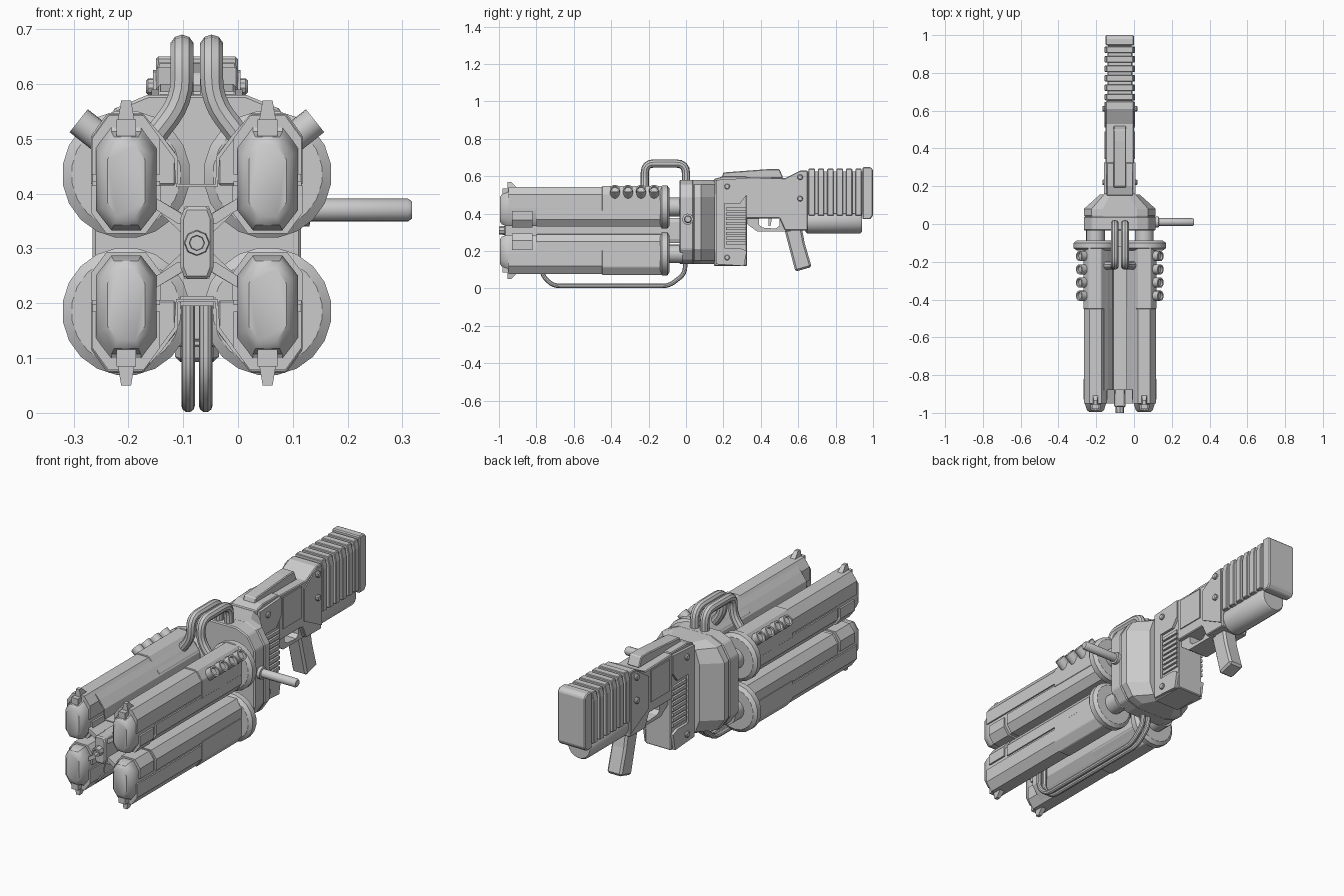
import bpy, bmesh, math
from mathutils import Vector

if "Cube" in bpy.data.objects:
    bpy.data.objects.remove(bpy.data.objects["Cube"])

CX, CZ = -0.075, 0.31          # main axis of the weapon
BU, BW = 0.129, 0.125          # barrel offset from the axis
metal = bpy.data.materials.new("grey_metal")
metal.diffuse_color = (0.6, 0.6, 0.6, 1)
metal.use_nodes = True
metal.node_tree.nodes["Principled BSDF"].inputs["Base Color"].default_value = metal.diffuse_color


def finish(name, bm, bevel=0.0):
    bmesh.ops.recalc_face_normals(bm, faces=bm.faces)
    me = bpy.data.meshes.new(name)
    bm.to_mesh(me)
    bm.free()
    ob = bpy.data.objects.new(name, me)
    bpy.context.collection.objects.link(ob)
    me.materials.append(metal)
    if bevel:
        m = ob.modifiers.new("bevel", 'BEVEL')
        m.width, m.segments, m.limit_method = bevel, 1, 'ANGLE'
    return ob


def smooth(ob):
    bpy.ops.object.select_all(action='DESELECT')
    ob.select_set(True)
    bpy.context.view_layer.objects.active = ob
    bpy.ops.object.shade_smooth_by_angle(angle=math.radians(35))


def loft(name, rings, bevel=0.0):
    """Skin equal-length rings of 3D points and cap both ends."""
    bm = bmesh.new()
    vs = [[bm.verts.new(p) for p in r] for r in rings]
    n = len(vs[0])
    for a, b in zip(vs, vs[1:]):
        for i in range(n):
            j = (i + 1) % n
            bm.faces.new((a[i], a[j], b[j], b[i]))
    bm.faces.new(vs[0])
    bm.faces.new(vs[-1])
    return finish(name, bm, bevel)


def along_y(name, pts, y0, y1, bevel=0.0):
    """Extrude an (x, z) outline along the weapon."""
    return loft(name, [[(x, y, z) for x, z in pts] for y in (y0, y1)], bevel)


def across(name, pts, half, bevel=0.0, cx=CX):
    """Extrude a (y, z) side outline symmetrically across the weapon."""
    return loft(name, [[(cx + s * half, y, z) for y, z in pts] for s in (-1, 1)], bevel)


def box(y0, y1, z0, z1):
    return [(y0, z0), (y1, z0), (y1, z1), (y0, z1)]


def turned(name, origin, axis, prof, n=16):
    """Lathe (distance, radius) steps around an axis."""
    o, d = Vector(origin), Vector(axis).normalized()
    u = d.orthogonal().normalized()
    v = d.cross(u)
    t = [2 * math.pi * i / n for i in range(n)]
    ob = loft(name, [[o + d * h + (u * math.cos(a) + v * math.sin(a)) * r for a in t]
                     for h, r in prof])
    smooth(ob)
    return ob


def pipe(name, pts, r, fillet):
    """Bent tube with rounded corners."""
    pts = [Vector(p) for p in pts]
    path = [pts[0]]
    for a, b, c in zip(pts, pts[1:], pts[2:]):
        f = min(fillet, (a - b).length * .49, (c - b).length * .49)
        p, q = b + (a - b).normalized() * f, b + (c - b).normalized() * f
        path += [p * (1 - t) ** 2 + b * 2 * t * (1 - t) + q * t * t
                 for t in (0, .25, .5, .75, 1)]
    path.append(pts[-1])
    cu = bpy.data.curves.new(name, 'CURVE')
    cu.dimensions, cu.bevel_depth, cu.bevel_resolution, cu.use_fill_caps = '3D', r, 3, True
    sp = cu.splines.new('POLY')
    sp.points.add(len(path) - 1)
    for s, p in zip(sp.points, path):
        s.co = (*p, 1)
    ob = bpy.data.objects.new(name, cu)
    bpy.context.collection.objects.link(ob)
    cu.materials.append(metal)
    bpy.ops.object.select_all(action='DESELECT')
    ob.select_set(True)
    bpy.context.view_layer.objects.active = ob
    bpy.ops.object.convert(target='MESH')
    smooth(bpy.context.object)


def strip(path, t):
    """Thin ribbon outline that follows a 2D path."""
    p = [Vector(q) for q in path]
    off = []
    for i, q in enumerate(p):
        d = (p[min(i + 1, len(p) - 1)] - p[max(i - 1, 0)]).normalized()
        off.append(q + Vector((-d.y, d.x)) * t)
    return p + off[::-1]


# Four barrels, mirrored about the axis
core = [(.055, -.06), (.055, .06), (.027, .1), (-.027, .1),
        (-.055, .06), (-.055, -.06), (-.027, -.1), (.027, -.1)]
for sx in (-1, 1):
    for sz in (-1, 1):
        def P(u, w):
            return (CX + sx * (BU + u), CZ + sz * (BW + w))

        def out(pts):
            return [P(u, w) for u, w in pts]

        steps = ((-.995, .62, .65), (-.985, .82, .8), (-.955, 1, .9), (-.94, 1, 1), (-.1, 1, 1))
        smooth(loft("barrel_core", [[(P(u * a, w * b - .012 * (b < 1))[0], y,
                                      P(u * a, w * b - .012 * (b < 1))[1])
                                     for u, w in core] for y, a, b in steps]))
        # split armour shells around the core
        along_y("barrel_upper_shell", out([(.062, 0), (.062, .066), (.032, .107), (-.032, .107),
                (-.062, .066), (-.062, 0)]), -.95, -.12)
        along_y("barrel_lower_shell", out([(.062, -.012), (.062, -.066), (.034, -.104),
                (-.034, -.104), (-.062, -.066), (-.062, -.012)]), -.8, -.12)
        along_y("barrel_lower_lip", out([(.064, -.02), (.064, -.07), (.036, -.108),
                (-.036, -.108), (-.064, -.07), (-.064, -.02)]), -.93, -.82)
        along_y("rear_shell", out([(.064, -.02), (.064, .07), (.034, .112), (-.03, .112),
                (-.09, .04), (-.09, -.02)]), -.45, -.12, .003)
        # front sight and its foot
        along_y("sight_foot", out([(.018, .06), (.018, .1), (-.018, .1), (-.018, .06)]), -.98, -.9)
        x, z = P(0, .1)
        loft("sight", [[(x + a * r, y, z + sz * h) for a, y in
                        ((-1, -.955), (1, -.955), (1, -.9 - h), (-1, -.9 - h))]
                       for h, r in ((0, .015), (.035, .009))])
        # rear collar and connecting rod
        x, z = P(0, 0)
        turned("barrel_collar", (x, -.14, z), (0, 1, 0),
               ((0, .1), (.012, .117), (.04, .117), (.052, .1), (.052, .06)), 20)
        turned("connecting_rod", (x, -.12, z), (0, 1, 0), ((0, .05), (.1, .05)), 16)
        # radial arm between hub and barrel
        along_y("hub_arm", [(CX + sx * a, CZ + sz * b) for a, b in
                ((.02, .035), (.03, .055), (.085, .088), (.092, .072), (.035, .035))], -.95, -.8)
        along_y("inner_web", [(CX + sx * a, CZ + sz * b) for a, b in
                ((.0, .02), (.02, .05), (.085, .088), (.092, .078), (.03, .02))], -.8, -.12)
        if sz > 0:
            # row of slanted exhaust stubs
            for i in range(4):
                turned("exhaust_stub", (x + sx * .02, -.17 - .07 * i, z + .045),
                       (sx * .78, 0, .62), ((0, .027), (.085, .027), (.085, .019), (.075, .017)), 12)

# Saddles linking each barrel pair
for sz in (-1, 1):
    half = [(.09, .215), (.068, .19), (.042, .155), (.038, .102)]
    path = [(-a, b) for a, b in half] + half[::-1]
    along_y("barrel_saddle", [(CX + a, CZ + sz * b) for a, b in strip(path, .007)], -.88, -.12)

# Central hub
hub = [(.022, .066), (.03, .045), (.03, -.045), (.022, -.066)]
hub += [(-a, b) for a, b in hub[::-1]]
along_y("centre_spine", [(CX + a, CZ + b) for a, b in hub], -.9, -.03)
along_y("centre_hub", [(CX + a, CZ + b) for a, b in hub], -.97, -.88, .006)
turned("hub_nozzle", (CX, -.96, CZ), (0, 1, 0), ((.0, .024), (-.04, .022), (-.04, .014), (-.02, .013)), 8)

# Gear housing: front plate, then a block that narrows to the rear
plate = [(.09, .58), (.15, .555), (.19, .49), (.19, .21), (.15, .15), (.09, .13)]
plate += [(-a, b) for a, b in plate[::-1]]
along_y("housing_plate", [(CX + a, b) for a, b in plate], -.035, .04, .005)
loft("housing_block", [[(CX + a * s, y, b) for a, b in plate]
                       for y, s in ((.036, .95), (.046, 1), (.08, 1), (.155, .56))])

# Receiver with raised frames, slats and bolts
across("receiver", [(.15, .12), (.325, .12), (.325, .6), (.2, .6), (.15, .585)], .07, .004)
frame = [(.16, .13), (.31, .12), (.325, .2), (.29, .215), (.205, .215), (.205, .455),
         (.29, .455), (.325, .5), (.325, .59), (.16, .58)]
for s in (-1, 1):
    across("receiver_frame", frame, .008, 0, CX + s * .075)
    for i in range(8):
        z = .235 + .026 * i
        across("vent_slat", box(.215, .32, z, z + .016), .008, 0, CX + s * .072)
    for y, z in ((.22, .545), (.22, .165), (.61, .595), (.61, .48)):
        turned("bolt", (CX + s * .075, y, z), (s, 0, 0), ((0, .015), (.014, .015), (.018, .011)), 10)
    across("side_panel", box(.345, .49, .425, .58), .004, 0, CX + s * .076)
    across("side_cheek", [(.51, .4), (.645, .33), (.645, .625), (.6, .62), (.51, .56)],
           .004, 0, CX + s * .076)

# Middle body and trigger guard
across("middle_body", [(.32, .375), (.5, .375), (.53, .31), (.65, .31), (.65, .63), (.61, .63),
       (.53, .59), (.32, .595)], .075, .004)
across("trigger_guard", [(.325, .38), (.325, .345), (.38, .305), (.56, .305), (.56, .38),
       (.5, .38), (.5, .335), (.48, .32), (.41, .325), (.39, .34), (.39, .38)], .055)
across("trigger", [(.44, .38), (.46, .38), (.452, .335), (.442, .335)], .012)
across("grip", [(.525, .32), (.62, .32), (.635, .24), (.672, .115), (.585, .09)], .04, .01)
across("top_rail", [(.19, .59), (.52, .59), (.5, .638), (.44, .638), (.2, .62)], .033, .004)

# Ribbed stock, butt plate and cylinder below
across("stock_core", box(.64, .96, .4, .625), .062)
for i in range(6):
    y = .655 + .05 * i
    along_y("stock_rib", [(CX + a, b) for a, b in ((-.08, .39), (.08, .39), (.08, .6), (.07, .64),
            (-.07, .64), (-.08, .6))], y, y + .034, .003)
across("butt_plate", [(.945, .37), (.985, .37), (1, .39), (1, .635), (.985, .65), (.945, .65)],
       .075, .005)
turned("stock_cylinder", (CX, .64, .36), (0, 1, 0), ((0, .06), (.008, .067), (.29, .067), (.3, .06)), 20)

# Carry handles above, guard pipes below, side handle
for s in (-1, 1):
    x = CX + s * .027
    pipe("top_pipe", [(x + s * .05, -.22, .505), (x, -.22, .57), (x, -.22, .668),
                      (x, 0, .668), (x, 0, .56)], .022, .055)
    x = CX + s * .016
    pipe("lower_pipe", [(x, -.77, .21), (x, -.77, .07), (x, -.71, .0135), (x, -.09, .0135),
                        (x, -.005, .08), (x, -.005, .16)], .0125, .035)
across("lower_pipe_mount", box(-.8, -.74, .195, .213), .03)
turned("side_handle", (.09, .01, .37), (1, 0, 0), ((0, .03), (.04, .03), (.042, .021), (.22, .021), (.227, .016)), 14)
